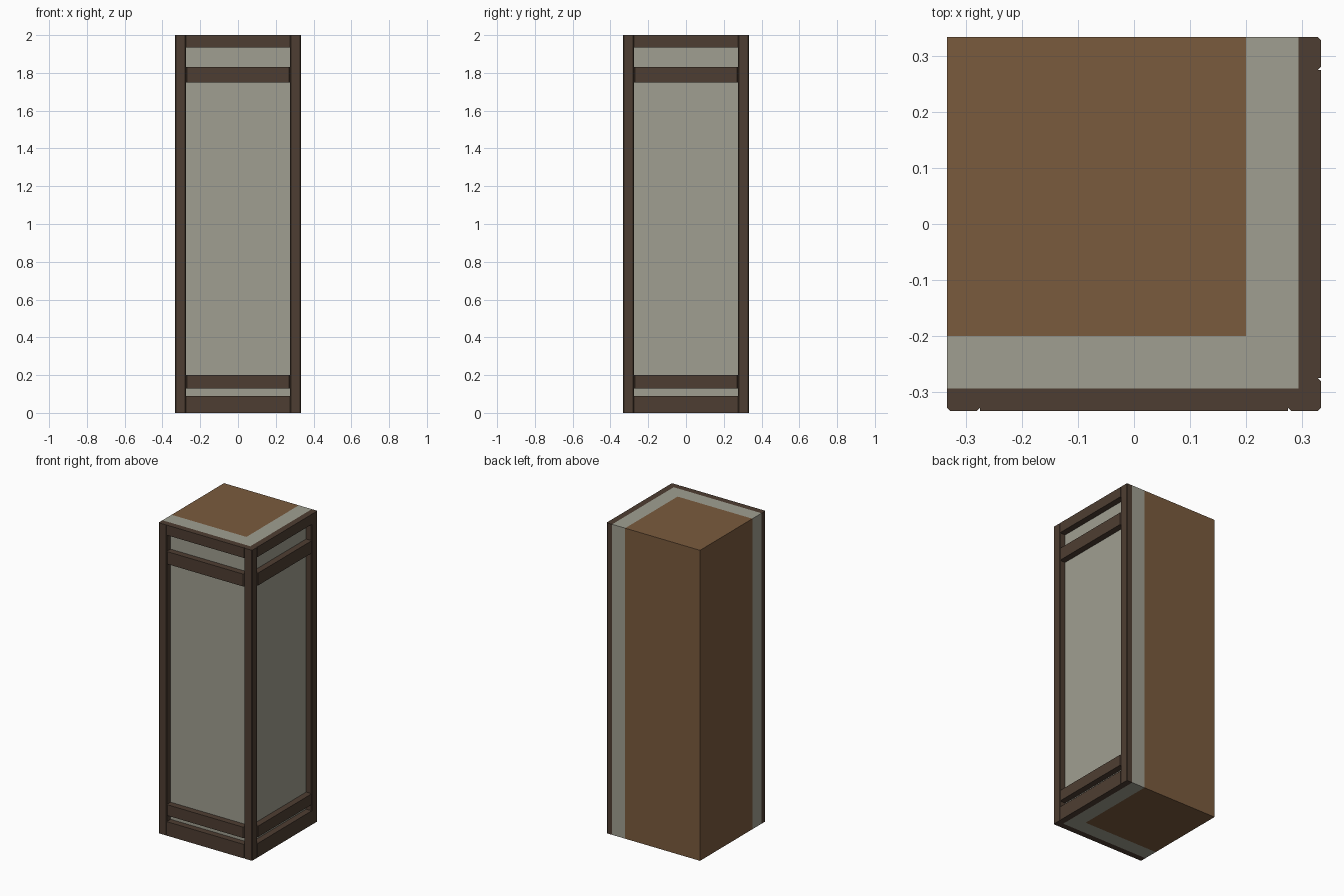
import bpy, bmesh

if "Cube" in bpy.data.objects:
    bpy.data.objects.remove(bpy.data.objects["Cube"])

H = 2.0
OUT = 0.333     # outer timber face
PLASTER = 0.293 # plaster face
CORE = 0.2      # inner core face
POST = 0.275    # inner edge of posts
C = 0.005       # chamfer


def material(name, rgb):
    m = bpy.data.materials.new(name)
    m.diffuse_color = (*rgb, 1)
    m.use_nodes = True
    m.node_tree.nodes["Principled BSDF"].inputs["Base Color"].default_value = m.diffuse_color
    return m


timber = material("dark_timber", (0.076, 0.048, 0.032))
plaster = material("plaster", (0.352, 0.347, 0.283))
wood = material("brown_core", (0.195, 0.105, 0.048))


def prism(name, profile, z0, z1, mat):
    """Extrude a plan outline from z0 to z1."""
    bm = bmesh.new()
    base = bm.faces.new([bm.verts.new((x, y, z0)) for x, y in profile])
    top = bmesh.ops.extrude_face_region(bm, geom=[base])["geom"]
    bmesh.ops.translate(bm, vec=(0, 0, z1 - z0),
                        verts=[v for v in top if isinstance(v, bmesh.types.BMVert)])
    bmesh.ops.recalc_face_normals(bm, faces=bm.faces[:])
    me = bpy.data.meshes.new(name)
    bm.to_mesh(me)
    bm.free()
    me.materials.append(mat)
    ob = bpy.data.objects.new(name, me)
    bpy.context.collection.objects.link(ob)
    return ob


def to_side(profile):
    """Turn a front-wall outline onto the right-hand wall."""
    return [(-y, x) for x, y in profile]


# Solid core and the L-shaped plaster layer wrapping two sides
prism("core", [(-OUT, -CORE), (CORE, -CORE), (CORE, OUT), (-OUT, OUT)], 0, H, wood)
prism("plaster_wall", [(-OUT, -PLASTER), (PLASTER, -PLASTER), (PLASTER, OUT),
                       (CORE, OUT), (CORE, -CORE), (-OUT, -CORE)], 0, H, plaster)

# Corner post, chamfered on its exposed edges
prism("corner_post", [(POST, -PLASTER), (POST, -OUT + C), (POST + C, -OUT),
                      (OUT - C, -OUT), (OUT, -OUT + C), (OUT, -POST - C),
                      (OUT - C, -POST), (PLASTER, -POST), (PLASTER, -PLASTER)],
      0, H, timber)

# End posts
end = [(-OUT, -PLASTER), (-OUT, -OUT + C), (-OUT + C, -OUT),
       (-POST - C, -OUT), (-POST, -OUT + C), (-POST, -PLASTER)]
prism("front_end_post", end, 0, H, timber)
prism("side_end_post", [(-y, -x) for x, y in end], 0, H, timber)

# Horizontal rails on both walls; the middle ones have chamfered ends
plain = [(-POST, -PLASTER), (-POST, -OUT), (POST, -OUT), (POST, -PLASTER)]
cut = [(-POST, -PLASTER), (-POST, -OUT + C), (-POST + C, -OUT),
       (POST - C, -OUT), (POST, -OUT + C), (POST, -PLASTER)]
for name, z0, z1, shape in (("sill", 0, 0.09, plain),
                            ("lower_rail", 0.13, 0.2, cut),
                            ("upper_rail", 1.75, 1.83, cut),
                            ("head_rail", 1.935, H, plain)):
    prism("front_" + name, shape, z0, z1, timber)
    prism("side_" + name, to_side(shape), z0, z1, timber)
